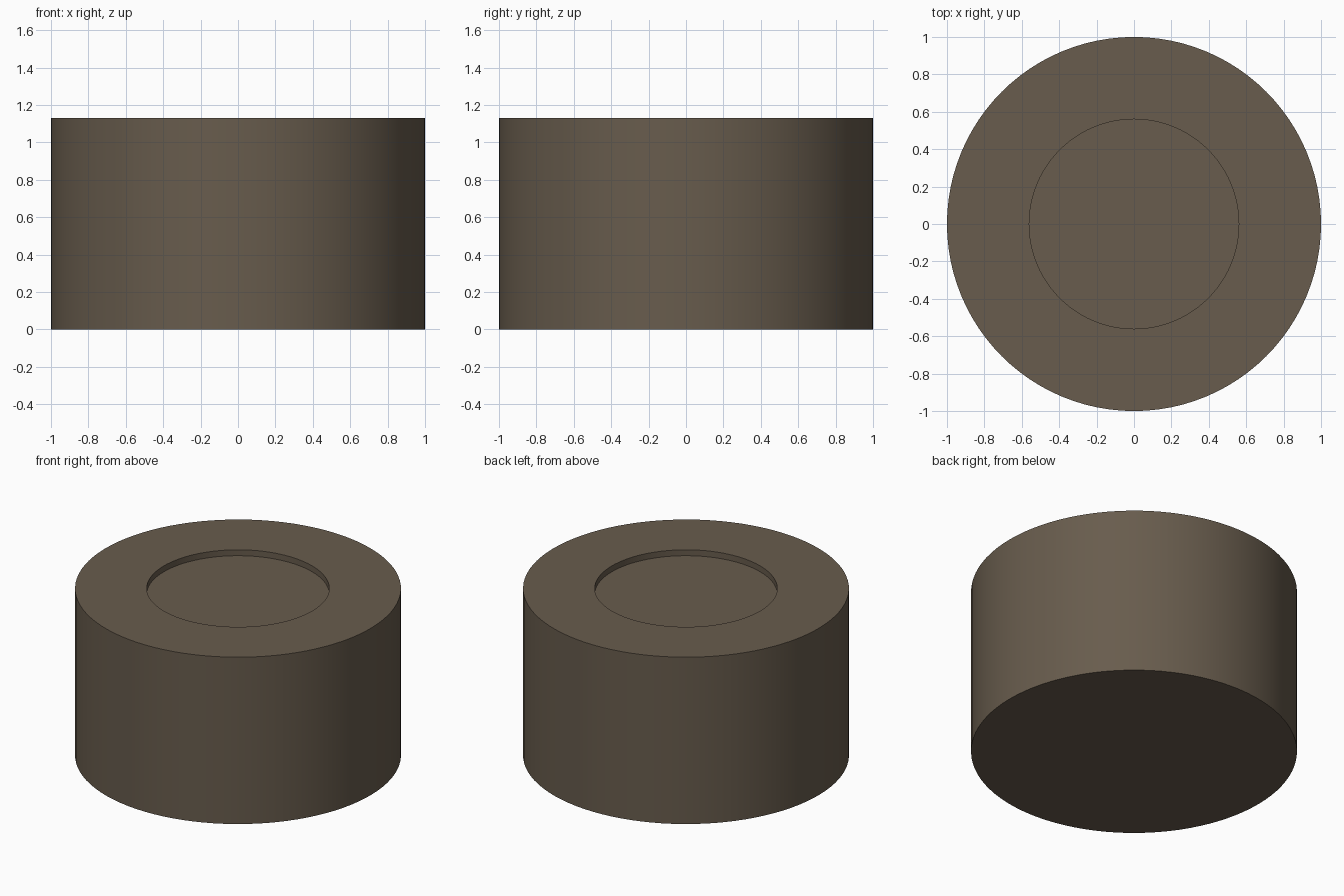
import bpy, bmesh, math

if "Cube" in bpy.data.objects:
    bpy.data.objects.remove(bpy.data.objects["Cube"])

R, H = 1.0, 1.13              # outer radius, height
RECESS_R, DEPTH = 0.56, 0.04  # shallow round recess in the top
SEGMENTS = 96

brown = bpy.data.materials.new("dark taupe brown")
brown.diffuse_color = (0.138, 0.107, 0.074, 1)
brown.use_nodes = True
brown.node_tree.nodes["Principled BSDF"].inputs["Base Color"].default_value = brown.diffuse_color

# Drum body: one cylinder with an inset, sunken top
bm = bmesh.new()
bmesh.ops.create_cone(bm, cap_ends=True, segments=SEGMENTS,
                      radius1=R, radius2=R, depth=H)
bmesh.ops.translate(bm, verts=bm.verts, vec=(0, 0, H / 2))
top = max(bm.faces, key=lambda f: f.calc_center_median().z)

# Inset the top face as a rim, then push its centre down
apothem = math.cos(math.pi / SEGMENTS)
bmesh.ops.inset_region(bm, faces=[top], thickness=(R - RECESS_R) * apothem)
floor = bmesh.ops.extrude_discrete_faces(bm, faces=[top])["faces"][0]
bmesh.ops.translate(bm, verts=floor.verts, vec=(0, 0, -DEPTH))
bmesh.ops.recalc_face_normals(bm, faces=bm.faces)

mesh = bpy.data.meshes.new("drum_body")
bm.to_mesh(mesh)
bm.free()
mesh.materials.append(brown)
body = bpy.data.objects.new("drum_body", mesh)
bpy.context.collection.objects.link(body)

# Smooth round walls, sharp rims
bpy.context.view_layer.objects.active = body
body.select_set(True)
bpy.ops.object.shade_smooth_by_angle(angle=math.radians(30))
